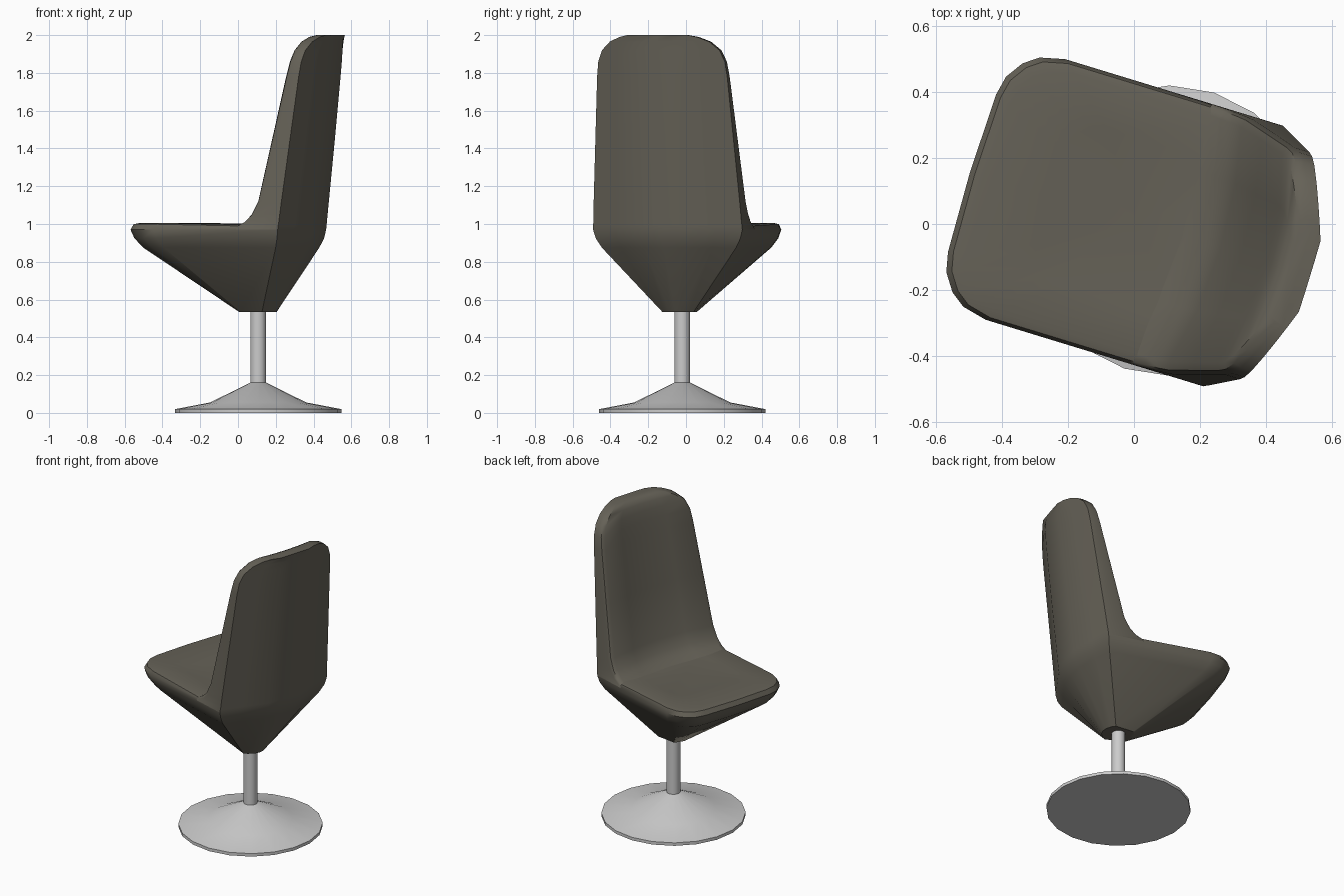
import bpy, bmesh, math

if "Cube" in bpy.data.objects:
    bpy.data.objects.remove(bpy.data.objects["Cube"])

AXIS = (0.107, -0.02)
TURN = math.radians(-17)


def finish(bm, name, loc=(0, 0, 0), turn=0, angle=35, mat=None):
    bmesh.ops.remove_doubles(bm, verts=bm.verts, dist=0.0005)
    bmesh.ops.recalc_face_normals(bm, faces=bm.faces)
    me = bpy.data.meshes.new(name)
    bm.to_mesh(me)
    bm.free()
    ob = bpy.data.objects.new(name, me)
    bpy.context.collection.objects.link(ob)
    ob.location = loc
    ob.rotation_euler.z = turn
    if mat:
        me.materials.append(mat)
    bpy.ops.object.select_all(action='DESELECT')
    ob.select_set(True)
    bpy.context.view_layer.objects.active = ob
    bpy.ops.object.shade_smooth_by_angle(angle=math.radians(angle))
    return ob


def bridge(bm, a, b, skip=()):
    n = len(a)
    for i in range(n):
        if i not in skip:
            j = (i + 1) % n
            bm.faces.new((a[i], a[j], b[j], b[i]))


def lathe(name, profile, sides, angle=30):
    bm = bmesh.new()
    rings = [[bm.verts.new((r * math.cos(2 * math.pi * k / sides),
                            r * math.sin(2 * math.pi * k / sides), z))
              for k in range(sides)] for r, z in profile]
    for a, b in zip(rings, rings[1:]):
        bridge(bm, a, b)
    bm.faces.new(rings[0])
    bm.faces.new(rings[-1])
    return finish(bm, name, (*AXIS, 0), angle=angle)


# Pedestal: flared disc foot and column
lathe("base_disc", [(0.44, 0), (0.44, 0.02), (0.255, 0.055), (0.042, 0.16)], 20)
lathe("column", [(0.042, 0.14), (0.042, 0.54)], 12, 40)

fabric = bpy.data.materials.new("dark_fabric")
fabric.diffuse_color = (0.13, 0.12, 0.095, 1)
fabric.use_nodes = True
fabric.node_tree.nodes["Principled BSDF"].inputs["Base Color"].default_value = fabric.diffuse_color


def outer_u(v, z):
    return 0.345 - max(0, abs(v) - 0.11) * 0.36 + 0.1 * (z - 0.97)


def inner_u(v, z):
    return 0.14 + 0.2 * (z - 1) - 0.05 * (abs(v) / 0.38) ** 2


W = 0.413
BACK_F = [-1, -0.68, -0.29, 0, 0.29, 0.68, 1]
bm = bmesh.new()

# Seat shell: plan outline, back edge first, then round the front
outline = [(outer_u(f * W, 0.97), f * W) for f in BACK_F]
front = [(-0.454, 0.413), (-0.53, 0.395), (-0.574, 0.363), (-0.61, 0.31), (-0.623, 0.25)]
outline += front + [(-0.63, 0)] + [(u, -v) for u, v in reversed(front)]


def ring(fn):
    return [bm.verts.new(fn(u, v)) for u, v in outline]


neck = ring(lambda u, v: (0.1 * u / math.hypot(u, v), 0.1 * v / math.hypot(u, v), 0.535))
rings = [neck] + [ring(lambda u, v: (u * s, v * s, z))
                  for s, z in ((0.9, 0.875), (0.97, 0.925), (1, 0.97))]
for a, b in zip(rings, rings[1:]):
    bridge(bm, a, b)
bm.faces.new(neck)


# Seat cushion: rolled rim and slightly dished top, ending under the backrest
def top(s, z):
    return ring(lambda u, v: (min(u * s, 0.16 * s), v * s, z + (0.006 if u < -0.4 else -0.006)))


hidden = range(len(BACK_F) - 1)
cushion = [rings[-1], top(0.975, 0.993), top(0.92, 1.0), top(0.6, 0.99)]
bridge(bm, cushion[0], cushion[1], hidden)
for a, b in zip(cushion[1:], cushion[2:]):
    bridge(bm, a, b)
mid = bm.verts.new((-0.1, 0, 0.982))
last = cushion[-1]
for i in range(len(last)):
    bm.faces.new((last[i], last[(i + 1) % len(last)], mid))

# Backrest: height, half width, inner-face offset (fillet below, rolled edge on top)
rows = [(0.97, 0.413, -0.11), (0.99, 0.412, -0.085), (1.01, 0.41, -0.05), (1.05, 0.408, -0.02),
        (1.12, 0.404, 0), (1.45, 0.382, 0), (1.78, 0.36, 0), (1.86, 0.35, 0),
        (1.92, 0.325, 0.002), (1.965, 0.275, 0.008), (1.99, 0.215, 0.02), (2.0, 0.165, 0.04)]
prev = None
for z, w, off in rows:
    pts = [(outer_u(f * w, z), f * w) for f in BACK_F]
    for f, du in ((1, 0.04), (0.98, 0.015), (0.92, 0), (0.5, 0), (0, 0),
                  (-0.5, 0), (-0.92, 0), (-0.98, 0.015), (-1, 0.04)):
        pts.append((inner_u(f * w, z) + du + off, f * w))
    loop = [bm.verts.new((u, v, z)) for u, v in pts]
    if prev:
        bridge(bm, prev, loop)
    prev = loop
bm.faces.new(prev)

finish(bm, "chair_seat_and_back", (0.105, -0.028, 0), TURN, 40, fabric)
